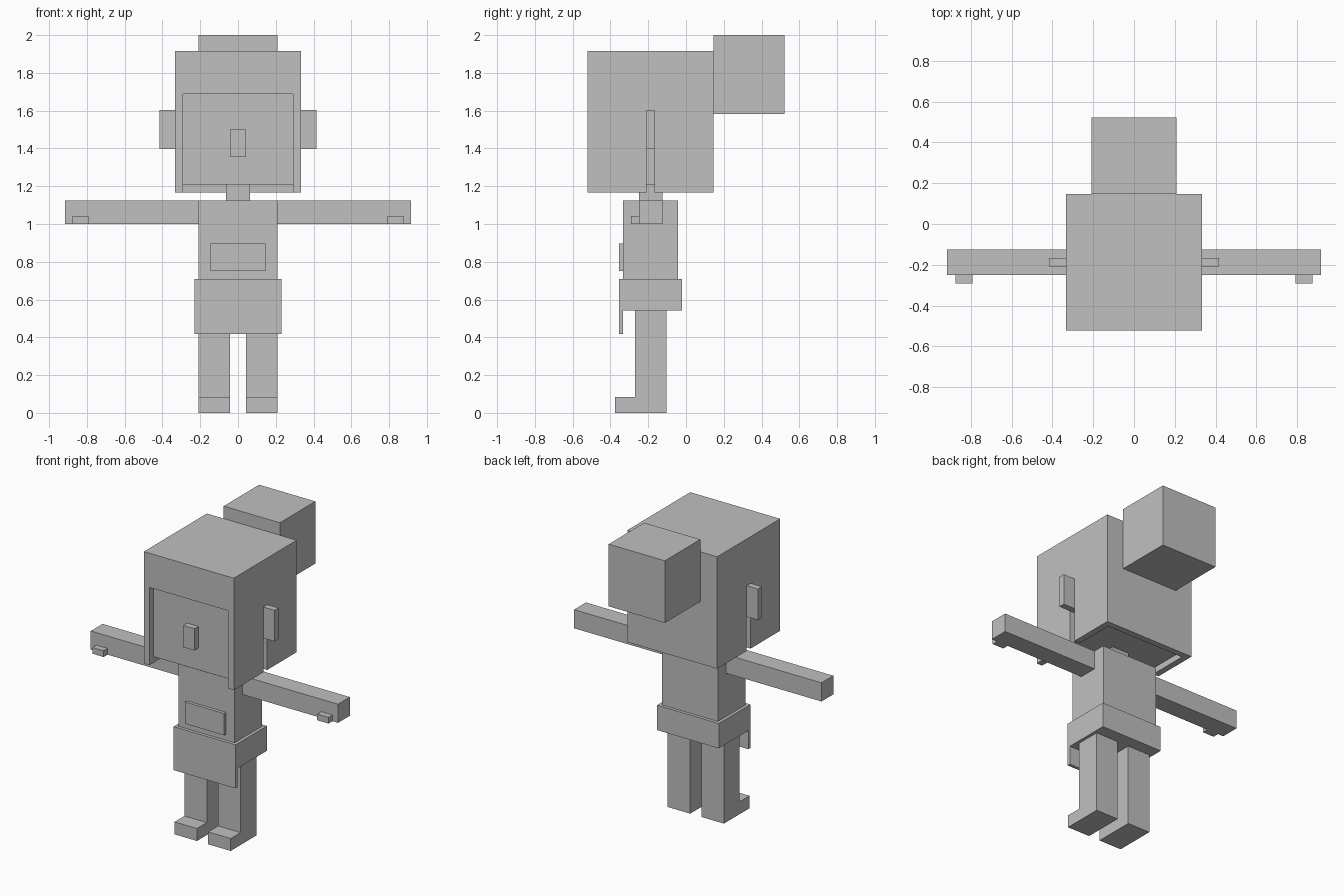
import bpy
import bmesh
from mathutils import Vector

U = 1 / 24  # one block unit of the model

if "Cube" in bpy.data.objects:
    bpy.data.objects.remove(bpy.data.objects["Cube"], do_unlink=True)

grey = bpy.data.materials.new("plain_grey")
grey.use_nodes = True
GREY = (0.53, 0.53, 0.53, 1)
grey.diffuse_color = GREY
grey.node_tree.nodes["Principled BSDF"].inputs["Base Color"].default_value = GREY


def finish(name, bm):
    """Turn a bmesh into a named object with the shared material."""
    bmesh.ops.recalc_face_normals(bm, faces=bm.faces)
    mesh = bpy.data.meshes.new(name)
    bm.to_mesh(mesh)
    bm.free()
    mesh.materials.append(grey)
    obj = bpy.data.objects.new(name, mesh)
    bpy.context.collection.objects.link(obj)
    return obj


def box(name, x, y, z):
    """Box from (low, high) ranges in block units."""
    low, high = (Vector(c) * U for c in zip(x, y, z))
    bm = bmesh.new()
    bmesh.ops.create_cube(bm, size=1)
    for v in bm.verts:
        v.co = (low + high) / 2 + v.co * (high - low)
    return finish(name, bm)


def prism(name, profile, x):
    """Side profile of (y, z) points, extruded across x."""
    bm = bmesh.new()
    face = bm.faces.new([bm.verts.new(Vector((x[0], y, z)) * U) for y, z in profile])
    grown = bmesh.ops.extrude_face_region(bm, geom=[face])["geom"]
    moved = [g for g in grown if isinstance(g, bmesh.types.BMVert)]
    bmesh.ops.translate(bm, verts=moved, vec=((x[1] - x[0]) * U, 0, 0))
    return finish(name, bm)


def carve(obj, x, y, z):
    """Cut a box-shaped hollow out of an object."""
    cutter = box("cutter", x, y, z)
    cutter.hide_render = True
    mod = obj.modifiers.new("carve", 'BOOLEAN')
    mod.operation = 'DIFFERENCE'
    mod.solver = 'EXACT'
    mod.object = cutter
    bpy.context.view_layer.objects.active = obj
    bpy.ops.object.modifier_apply(modifier=mod.name)
    bpy.data.objects.remove(cutter, do_unlink=True)


# Hair shell: open at the face and below, with a slot under each ear
hair = box("hair", (-8, 8), (-12.5, 3.5), (28, 46))
carve(hair, (-7, 7), (-11.5, 2.5), (27, 45))
carve(hair, (-7, 7), (-13, -11), (27, 40.5))
carve(hair, (-9, 9), (-5, -4), (27, 33.5))
box("hair_bun", (-5, 5), (3.5, 12.5), (38, 48))

# Head
box("head", (-7, 7), (-11.5, 2.5), (29, 45))
box("nose", (-1, 1), (-12.5, -11.5), (32.5, 36))
box("neck", (-1.5, 1.5), (-6, -3), (27, 29))

# Body and clothes
box("torso", (-5, 5), (-8, -1), (17, 27))
box("chest_pocket", (-3.5, 3.5), (-8.5, -8), (18, 21.5))
prism("hips_with_front_flap",
      [(-8.5, 10), (-8, 10), (-8, 13), (-0.5, 13), (-0.5, 17), (-8.5, 17)],
      (-5.5, 5.5))

# Paired parts
LEG = [(-9, 0), (-2.5, 0), (-2.5, 13), (-6.5, 13), (-6.5, 2), (-9, 2)]
for side, s in (("left", 1), ("right", -1)):
    def span(inner, outer):
        return tuple(sorted((s * inner, s * outer)))

    box(side + "_ear", span(7, 10), (-5, -4), (33.5, 38.5))
    box(side + "_arm", span(5, 22), (-6, -3), (24, 27))
    box(side + "_thumb", span(19, 21), (-7, -6), (24, 25))
    prism(side + "_leg", LEG, span(1, 5))
